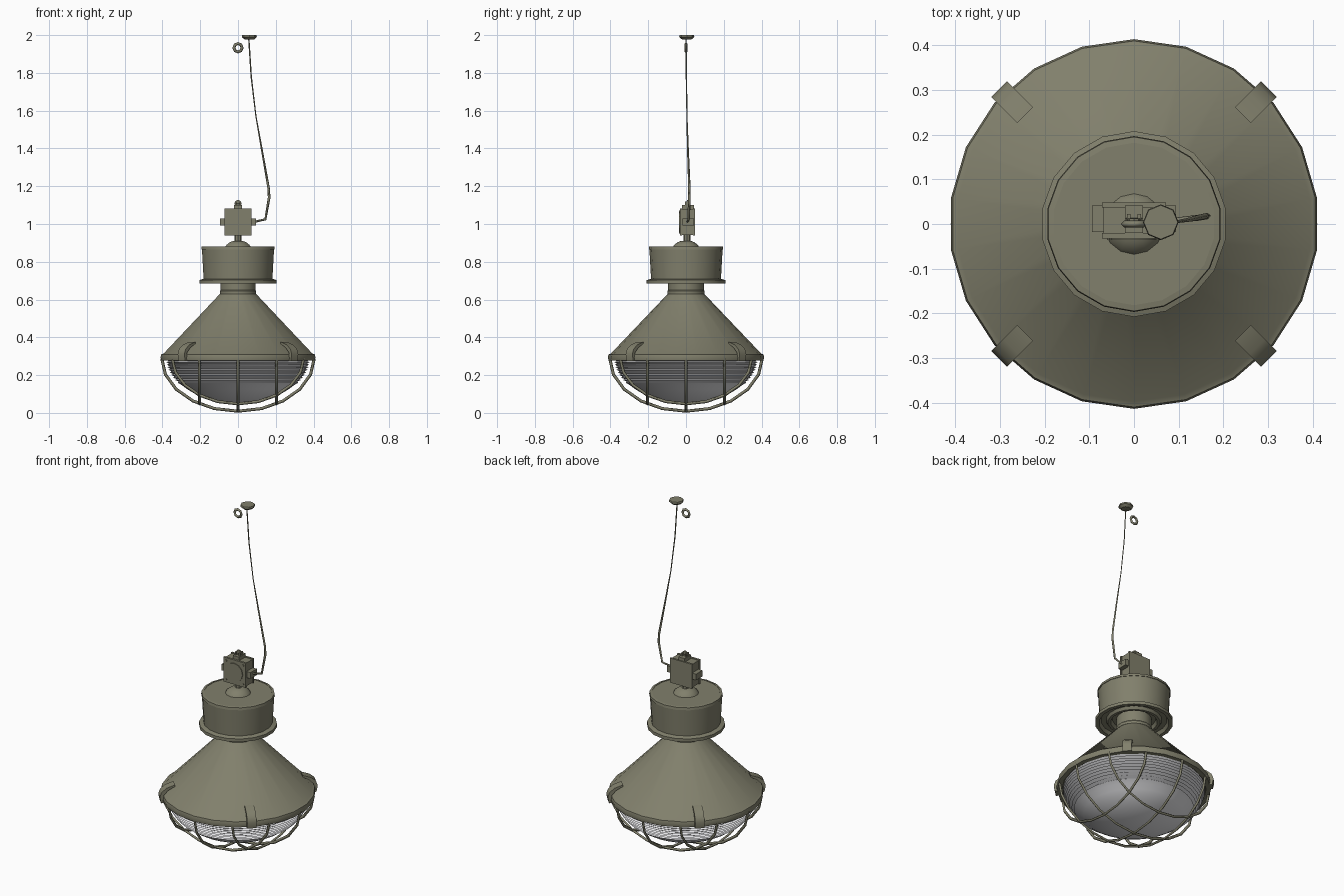
import bpy, bmesh, math
from mathutils import Matrix, Vector

if "Cube" in bpy.data.objects:
    bpy.data.objects.remove(bpy.data.objects["Cube"])


def material(name, rgb):
    m = bpy.data.materials.new(name)
    m.diffuse_color = (*rgb, 1)
    m.use_nodes = True
    m.node_tree.nodes["Principled BSDF"].inputs["Base Color"].default_value = m.diffuse_color
    return m


OLIVE = material("olive_paint", (0.22, 0.215, 0.15))
GLASS = material("pale_glass", (0.80, 0.80, 0.82))


def finish(name, bm, mat, angle=35):
    bmesh.ops.remove_doubles(bm, verts=bm.verts, dist=1e-5)
    bmesh.ops.recalc_face_normals(bm, faces=bm.faces)
    me = bpy.data.meshes.new(name)
    bm.to_mesh(me)
    bm.free()
    me.materials.append(mat)
    me.polygons.foreach_set("use_smooth", [True] * len(me.polygons))
    me.set_sharp_from_angle(angle=math.radians(angle))
    ob = bpy.data.objects.new(name, me)
    bpy.context.scene.collection.objects.link(ob)
    return ob


def lathe(name, profile, sides, mat=OLIVE, centre=(0, 0), angle=35, closed=False):
    """Spin an (r, z) profile around a vertical axis."""
    bm = bmesh.new()
    rings = [[bm.verts.new((centre[0] + r * math.sin(2 * math.pi * i / sides),
                            centre[1] + r * math.cos(2 * math.pi * i / sides), z))
              for i in range(sides)] for r, z in profile]
    pairs = list(zip(rings, rings[1:])) + ([(rings[-1], rings[0])] if closed else [])
    for a, b in pairs:
        for i in range(sides):
            j = (i + 1) % sides
            bm.faces.new((a[i], a[j], b[j], b[i]))
    bmesh.ops.dissolve_degenerate(bm, dist=1e-5, edges=bm.edges)
    return finish(name, bm, mat, angle)


def box(name, lo, hi, mat=OLIVE):
    lo, hi = Vector(lo), Vector(hi)
    bm = bmesh.new()
    bmesh.ops.create_cube(bm, size=1, matrix=Matrix.Translation((lo + hi) / 2)
                          @ Matrix.Diagonal((*(hi - lo), 1)))
    return finish(name, bm, mat)


def cylinder(name, centre, axis, radius, depth, sides=8):
    bm = bmesh.new()
    rot = Vector((0, 0, 1)).rotation_difference(Vector(axis)).to_matrix().to_4x4()
    bmesh.ops.create_cone(bm, cap_ends=True, segments=sides, radius1=radius, radius2=radius,
                          depth=depth, matrix=Matrix.Translation(centre) @ rot)
    return finish(name, bm, OLIVE)


def wire(name, points, radius, cyclic=False, radii=None):
    cu = bpy.data.curves.new(name, 'CURVE')
    cu.dimensions = '3D'
    cu.bevel_depth = radius
    cu.bevel_resolution = 0
    cu.use_fill_caps = True
    sp = cu.splines.new('POLY')
    sp.points.add(len(points) - 1)
    for i, p in enumerate(points):
        sp.points[i].co = (*p, 1)
        sp.points[i].radius = radii[i] if radii else 1
    sp.use_cyclic_u = cyclic
    cu.materials.append(OLIVE)
    ob = bpy.data.objects.new(name, cu)
    bpy.context.scene.collection.objects.link(ob)
    return ob


# Conical reflector shade with rolled rim
lathe("reflector_shade", [(0.375, 0.285), (0.385, 0.277), (0.410, 0.277), (0.414, 0.295),
                          (0.410, 0.310), (0.398, 0.314), (0.092, 0.635), (0.08, 0.635),
                          (0.37, 0.305)], 22, closed=True)

# Neck joining shade and housing
lathe("neck", [(0, 0.63), (0.098, 0.63), (0.098, 0.645), (0.094, 0.65), (0.094, 0.71), (0, 0.71)], 18)

# Ballast housing, hollow underneath with stepped recess
lathe("ballast_housing", [(0, 0.88), (0.182, 0.88), (0.194, 0.87), (0.185, 0.71), (0.208, 0.703),
                          (0.208, 0.685), (0.187, 0.685), (0.177, 0.705), (0.15, 0.705),
                          (0.14, 0.69), (0.125, 0.69), (0.115, 0.71), (0, 0.71)], 18)
lathe("housing_cap_lip", [(0.182, 0.866), (0.197, 0.866), (0.195, 0.88), (0.182, 0.882)], 18,
      closed=True)
lathe("housing_boss", [(0.068, 0.88), (0.062, 0.89), (0.045, 0.903), (0.025, 0.911), (0, 0.911)], 14)
cylinder("stem", (0, 0.005, 0.925), (0, 0, 1), 0.019, 0.04)

# Ribbed glass bowl: sawtooth ribs above, smooth dome below
GR, GD, GZ = 0.380, 0.235, 0.287


def bowl_r(z):
    return GR * math.sqrt(max(0, 1 - ((GZ - z) / GD) ** 2))


profile = []
for k in range(10):
    z = GZ - 0.0135 * k
    profile += [(bowl_r(z) - 0.012, z), (bowl_r(z - 0.005), z - 0.005)]
for k in range(9):
    a = math.asin(0.14 / GD) + (math.pi / 2 - math.asin(0.14 / GD)) * k / 8
    profile.append((max(0, GR * math.cos(a) - 0.008 * (1 - k / 8)), GZ - GD * math.sin(a)))
lathe("glass_bowl", profile, 32, GLASS, angle=30)

# Wire guard: three wires each way, lying on an ellipsoid
R, D, Z0 = 0.404, 0.281, 0.29
for axis in (0, 1):
    for d in (-0.205, 0, 0.205):
        f = math.sqrt(1 - (d / R) ** 2)
        pts = []
        for i in range(11):
            a = math.pi * i / 10
            u, z = R * f * math.cos(a), Z0 - D * f * math.sin(a)
            pts.append((u, d, z) if axis == 0 else (d, u, z))
        wire("guard_wire", pts, 0.008)

# Four rim clips on the diagonals
clip = [(0.4, 0.274), (0.42, 0.274), (0.427, 0.31), (0.417, 0.338), (0.39, 0.36),
        (0.345, 0.376), (0.345, 0.366), (0.382, 0.345), (0.405, 0.32), (0.41, 0.285)]
for k in range(4):
    bm = bmesh.new()
    rot = Matrix.Rotation(math.radians(45 + 90 * k), 3, 'Z')
    face = bm.faces.new([bm.verts.new(rot @ Vector((r, -0.025, z))) for r, z in clip])
    ext = bmesh.ops.extrude_face_region(bm, geom=[face])
    bmesh.ops.translate(bm, vec=rot @ Vector((0, 0.05, 0)),
                        verts=[v for v in ext["geom"] if isinstance(v, bmesh.types.BMVert)])
    finish("rim_clip", bm, OLIVE)

# Junction box with covers, screws and side fittings
box("junction_box", (-0.068, -0.026, 0.942), (0.068, 0.042, 1.078))
box("box_back_cover", (-0.072, 0.037, 0.938), (0.072, 0.048, 1.082))
box("box_front_cover", (-0.072, -0.032, 0.938), (0.072, -0.02, 1.082))
cylinder("front_disc", (0, -0.033, 1.01), (0, -1, 0), 0.054, 0.006, 12)
for s in (-1, 1):
    for z in (0.955, 1.065):
        cylinder("cover_screw", (s * 0.055, -0.033, z), (0, -1, 0), 0.006, 0.006, 6)
    box("side_fitting", (min(s * 0.066, s * 0.094), -0.018, 0.992),
        (max(s * 0.066, s * 0.094), 0.042, 1.028))

# Hanger lugs on top of the box
box("hanger_base", (-0.02, -0.02, 1.076), (0.02, 0.042, 1.1))
for s in (-1, 1):
    box("hanger_lug", (s * 0.012 - 0.004, -0.006, 1.095), (s * 0.012 + 0.004, 0.022, 1.118))
cylinder("hanger_pin", (0, 0.008, 1.108), (1, 0, 0), 0.006, 0.036, 6)
cylinder("hanger_eye", (0, 0.008, 1.113), (0, 1, 0), 0.015, 0.008, 8)

# Supply cable hanging from the ceiling
wire("cable", [(0.09, 0.008, 1.012), (0.145, 0.014, 1.025), (0.165, 0.018, 1.14), (0.162, 0.018, 1.19),
               (0.125, 0.01, 1.40), (0.095, 0.005, 1.57), (0.07, 0.002, 1.78), (0.057, 0, 1.985)],
     0.006, radii=[1, 1.1, 1.2, 1.1, 0.8, 0.5, 0.6, 0.6])

# Ceiling rose and hook ring
lathe("ceiling_rose", [(0, 1.978), (0.026, 1.978), (0.04, 1.99), (0.038, 2.0), (0, 2.0)], 8,
      centre=(0.06, 0.004))
wire("hook_ring", [(0.022 * math.cos(math.pi * i / 4), 0, 1.933 + 0.022 * math.sin(math.pi * i / 4))
                   for i in range(8)], 0.008, cyclic=True)
